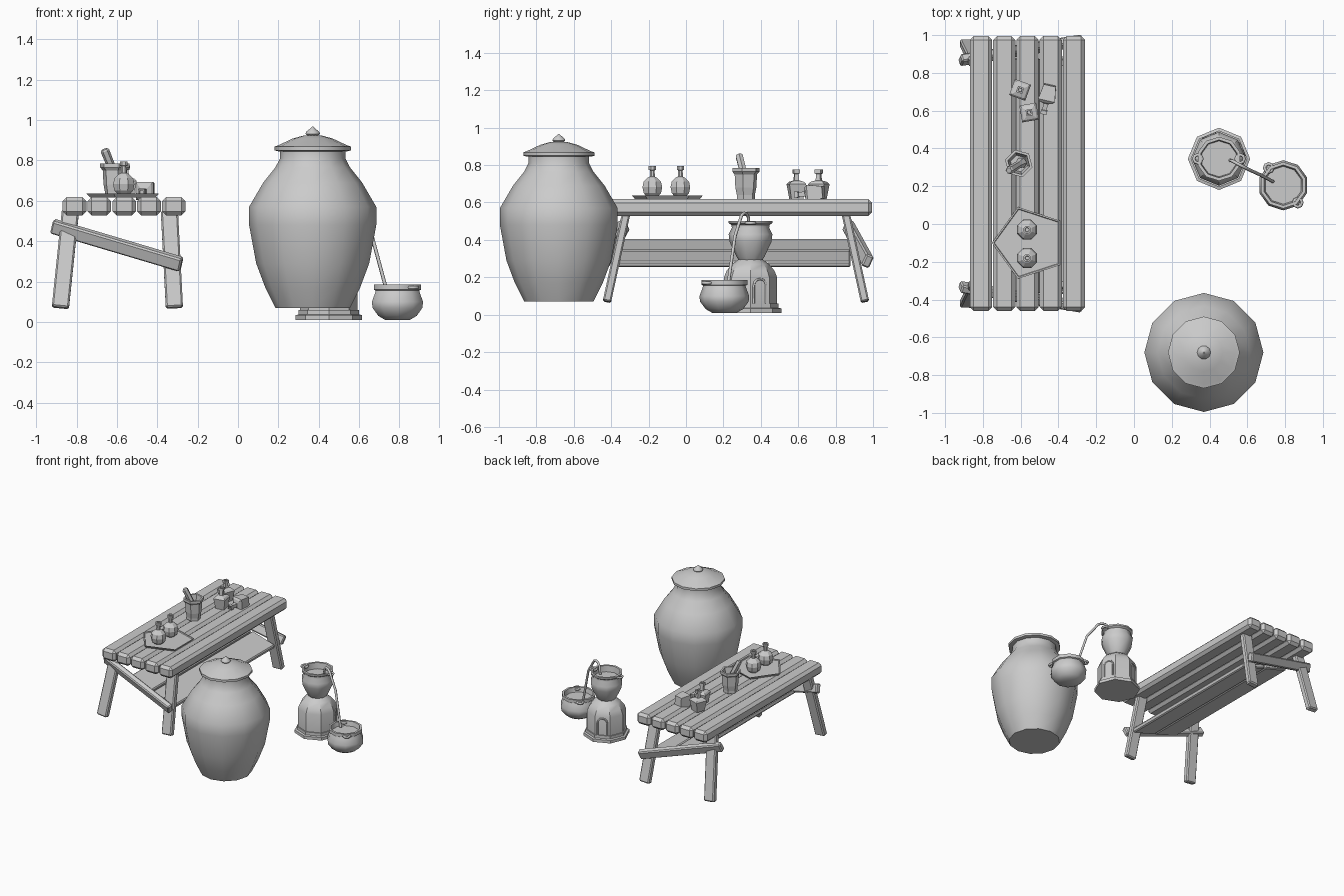
import bpy, math
from mathutils import Vector, Matrix

if "Cube" in bpy.data.objects:
    bpy.data.objects.remove(bpy.data.objects["Cube"], do_unlink=True)

GREY = (0.6, 0.6, 0.6, 1)
mat = bpy.data.materials.new("plain grey")
mat.use_nodes = True
mat.diffuse_color = GREY
mat.node_tree.nodes["Principled BSDF"].inputs["Base Color"].default_value = GREY


def add(name, verts, faces, smooth=0):
    me = bpy.data.meshes.new(name)
    me.from_pydata(verts, [], faces)
    me.materials.append(mat)
    ob = bpy.data.objects.new(name, me)
    bpy.context.collection.objects.link(ob)
    if smooth:
        bpy.ops.object.select_all(action="DESELECT")
        ob.select_set(True)
        bpy.context.view_layer.objects.active = ob
        bpy.ops.object.shade_smooth_by_angle(angle=math.radians(smooth))
    return ob


def lathe(name, profile, sides, at, turn=0, smooth=0, matrix=None):
    """Spin (radius, height) points about z and cap both ends."""
    place = matrix or Matrix.Translation(at) @ Matrix.Rotation(math.radians(turn), 4, "Z")
    verts, faces = [], []
    for r, z in profile:
        for i in range(sides):
            a = math.tau * i / sides
            verts.append(place @ Vector((r * math.cos(a), r * math.sin(a), z)))
    for j in range(len(profile) - 1):
        for i in range(sides):
            k = (i + 1) % sides
            faces.append((j * sides + i, j * sides + k, (j + 1) * sides + k, (j + 1) * sides + i))
    last = (len(profile) - 1) * sides
    faces.append(tuple(reversed(range(sides))))
    faces.append(tuple(range(last, last + sides)))
    return add(name, verts, faces, smooth)


def board(name, p, q, side, width, thick, bevel=0.008):
    """Bevelled beam from p to q; side is the direction of its width."""
    p, q = Vector(p), Vector(q)
    u = (q - p).normalized()
    s = Vector(side)
    s = (s - u * s.dot(u)).normalized()
    n = u.cross(s)
    verts = [e + s * a * width / 2 + n * b * thick / 2
             for e in (p, q) for a, b in ((-1, -1), (1, -1), (1, 1), (-1, 1))]
    faces = [(3, 2, 1, 0), (4, 5, 6, 7)]
    faces += [(i, (i + 1) % 4, (i + 1) % 4 + 4, i + 4) for i in range(4)]
    ob = add(name, verts, faces)
    mod = ob.modifiers.new("chamfer", "BEVEL")
    mod.width = bevel
    mod.segments = 1
    return ob


def tube(name, points, radius, cyclic=False):
    cu = bpy.data.curves.new(name, "CURVE")
    cu.dimensions = "3D"
    cu.bevel_depth = radius
    cu.bevel_resolution = 1
    cu.use_fill_caps = True
    cu.materials.append(mat)
    sp = cu.splines.new("POLY")
    sp.points.add(len(points) - 1)
    for pt, co in zip(sp.points, points):
        pt.co = (*co, 1)
    sp.use_cyclic_u = cyclic
    ob = bpy.data.objects.new(name, cu)
    bpy.context.collection.objects.link(ob)
    return ob


# Table top planks
for i in range(5):
    x = -0.81 + i * 0.123
    board("table_plank", (x, -0.46, 0.573), (x, 0.995, 0.573), (1, 0, 0), 0.117, 0.09, 0.02)

# Splayed legs and slanted braces, mirrored about the table's middle
MID = 0.267
for s in (-1, 1):
    for top, foot in ((-0.83, -0.88), (-0.34, -0.315)):
        board("table_leg", (top, MID + s * 0.585, 0.55), (foot, MID + s * 0.69, 0.07),
              (1, 0, 0), 0.085, 0.045)
    board("table_brace", (-0.92, MID + s * 0.60, 0.475), (-0.28, MID + s * 0.705, 0.285),
          (0, s * 0.4, 1), 0.07, 0.045)

# Tilted lower shelf
for x, z in ((-0.60, 0.36), (-0.395, 0.298)):
    board("shelf_board", (x, -0.37, z), (x, 0.88, z), (1, 0, -0.3), 0.205, 0.035)

# Storage jar and lid
JAR = (0.37, -0.68, 0)
lathe("jar", [(0.185, 0.07), (0.235, 0.17), (0.28, 0.29), (0.315, 0.48), (0.315, 0.57),
              (0.245, 0.69), (0.185, 0.765), (0.162, 0.81), (0.162, 0.85)], 12, JAR, 0, 40)
lathe("jar_lid", [(0.17, 0.845), (0.19, 0.85), (0.19, 0.868), (0.17, 0.875), (0.1, 0.908),
                  (0.05, 0.922), (0.025, 0.925)], 12, JAR, 0, 40)
lathe("lid_knob", [(0.02, 0.915), (0.036, 0.932), (0.032, 0.942), (0.012, 0.958), (0.003, 0.967)],
      10, JAR, 0, 40)

# Stove with two arched fire doors
STOVE = Vector((0.45, 0.345, 0))
lathe("stove_base", [(0.165, 0.01), (0.165, 0.033), (0.15, 0.037), (0.15, 0.06)], 8, STOVE)
lathe("stove_body", [(0.142, 0.05), (0.142, 0.2), (0.128, 0.235), (0.1, 0.27), (0.065, 0.295)],
      8, STOVE, 0, 30)
for angle in (22.5, 112.5):
    turn = Matrix.Translation(STOVE) @ Matrix.Rotation(math.radians(angle), 4, "Z")
    arc = [(0.036 * math.cos(math.pi * i / 6), 0.155 + 0.036 * math.sin(math.pi * i / 6))
           for i in range(7)]
    tube("fire_door_frame", [turn @ Vector((0.132, y, z))
                             for y, z in [(0.036, 0.06)] + arc + [(-0.036, 0.06)]], 0.006)

# Pot on the stove
lathe("stove_pot", [(0.058, 0.285), (0.075, 0.31), (0.112, 0.39), (0.117, 0.43), (0.1, 0.465),
                    (0.102, 0.48), (0.117, 0.49), (0.117, 0.502), (0.1, 0.502), (0.095, 0.455)],
      10, STOVE, 18, 40)

# Cauldron on the ground
CAULDRON = Vector((0.79, 0.205, 0))
lathe("cauldron", [(0.065, 0.01), (0.1, 0.03), (0.13, 0.07), (0.133, 0.1), (0.118, 0.14),
                   (0.113, 0.155), (0.123, 0.16), (0.123, 0.185), (0.107, 0.185), (0.1, 0.15)],
      10, CAULDRON, 18, 40)

# Ring lugs on both pots
for centre, angle, r, z in ((CAULDRON, 130, 0.12, 0.17), (CAULDRON, -50, 0.12, 0.17),
                            (STOVE, 0, 0.112, 0.49), (STOVE, 180, 0.112, 0.49)):
    a = math.radians(angle)
    mid = centre + Vector((r * math.cos(a), r * math.sin(a), z))
    tube("pot_lug", [mid + Vector((math.cos(t), math.sin(t), 0)) * 0.022
                     for t in (math.tau * i / 8 for i in range(8))], 0.009, True)

# Pipe hooked from the pot down to the cauldron
tube("pipe", [(0.51, 0.337, 0.46), (0.52, 0.334, 0.52), (0.54, 0.323, 0.54), (0.565, 0.31, 0.543),
              (0.59, 0.297, 0.53), (0.61, 0.287, 0.5), (0.665, 0.262, 0.42), (0.735, 0.225, 0.16)],
     0.009)

# Pentagonal tray with round flasks
lathe("tray", [(0.18, 0.617), (0.2, 0.637), (0.19, 0.637), (0.186, 0.631)], 5, (-0.553, -0.1, 0), 180)
for y in (-0.03, -0.18):
    lathe("round_flask", [(0.03, 0.63), (0.05, 0.65), (0.057, 0.682), (0.05, 0.712), (0.028, 0.732),
                          (0.015, 0.738), (0.013, 0.772), (0.021, 0.774), (0.021, 0.795),
                          (0.012, 0.795), (0.01, 0.785)], 8, (-0.566, y, 0), 22.5)

# Mortar and pestle
lathe("mortar", [(0.05, 0.62), (0.05, 0.64), (0.058, 0.68), (0.062, 0.75), (0.075, 0.765),
                 (0.075, 0.785), (0.06, 0.785), (0.045, 0.68)], 6, (-0.61, 0.32, 0), 45)
low, high = Vector((-0.595, 0.325, 0.69)), Vector((-0.662, 0.283, 0.855))
aim = Matrix.Translation(low) @ (high - low).to_track_quat("Z", "Y").to_matrix().to_4x4()
length = (high - low).length
lathe("pestle", [(0.03, 0), (0.02, 0.05), (0.022, length - 0.008), (0.016, length)], 6, None, matrix=aim)

# Square bottles: two standing, one tipped over
SQUARE = [(0.046, 0), (0.064, 0.08), (0.05, 0.092), (0.019, 0.1), (0.015, 0.135), (0.024, 0.137),
          (0.024, 0.158), (0.013, 0.158), (0.011, 0.145)]
for x, y, turn in ((-0.603, 0.71, 25), (-0.555, 0.59, 55)):
    lathe("square_bottle", SQUARE, 4, (x, y, 0.618), turn)
lying = (Matrix.Translation((-0.445, 0.735, 0.655))
         @ Vector((-0.035, -0.155, -0.014)).to_track_quat("Z", "Y").to_matrix().to_4x4()
         @ Matrix.Rotation(math.radians(45), 4, "Z"))
lathe("tipped_bottle", SQUARE, 4, None, matrix=lying)
